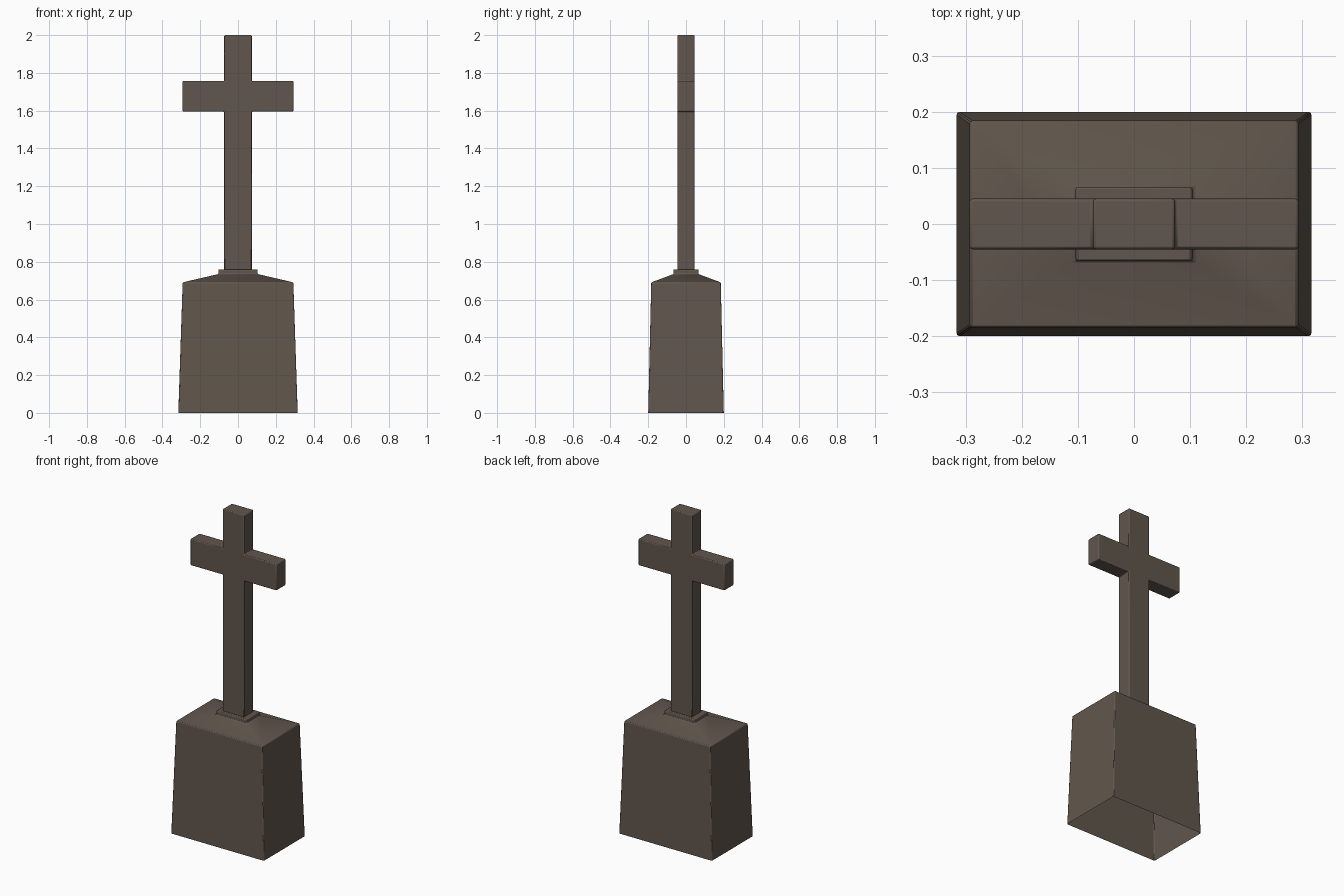
import bpy, bmesh, math

if "Cube" in bpy.data.objects:
    bpy.data.objects.remove(bpy.data.objects["Cube"])

stone = bpy.data.materials.new("weathered_stone")
stone.diffuse_color = (0.120, 0.094, 0.074, 1)
stone.use_nodes = True
stone.node_tree.nodes["Principled BSDF"].inputs["Base Color"].default_value = stone.diffuse_color


def finish(bm, name, bevel):
    bmesh.ops.recalc_face_normals(bm, faces=bm.faces[:])
    me = bpy.data.meshes.new(name)
    bm.to_mesh(me)
    bm.free()
    ob = bpy.data.objects.new(name, me)
    bpy.context.collection.objects.link(ob)
    me.materials.append(stone)
    # softened stone edges
    mod = ob.modifiers.new("soft_edges", 'BEVEL')
    mod.width = bevel
    mod.segments = 2
    mod.limit_method = 'ANGLE'
    mod.angle_limit = math.radians(35)
    bpy.ops.object.select_all(action='DESELECT')
    ob.select_set(True)
    bpy.context.view_layer.objects.active = ob
    bpy.ops.object.shade_smooth_by_angle(angle=math.radians(35))
    return ob


# pedestal: tapered hollow block, sloped cap and small collar (open underneath)
bm = bmesh.new()
levels = [(0.316, 0.200, 0.0), (0.293, 0.184, 0.691), (0.104, 0.066, 0.735),
          (0.104, 0.066, 0.760), (0.066, 0.040, 0.760)]
rings = [[bm.verts.new((sx * x, sy * y, z))
          for sx, sy in ((-1, -1), (1, -1), (1, 1), (-1, 1))] for x, y, z in levels]
for a, b in zip(rings, rings[1:]):
    for i in range(4):
        j = (i + 1) % 4
        bm.faces.new((a[i], a[j], b[j], b[i]))
finish(bm, "pedestal", 0.005)

# cross: one outline given depth, open where it meets the collar
bm = bmesh.new()
w, arm, lo, hi, d = 0.073, 0.293, 1.595, 1.757, 0.045
half = [(w, 0.758), (w, lo), (arm, lo), (arm, hi), (w, hi), (w, 2.0)]
outline = half + [(-x, z) for x, z in reversed(half)]
front = [bm.verts.new((x, -d, z)) for x, z in outline]
back = [bm.verts.new((x, d, z)) for x, z in outline]
for v in (front, back):
    for a, b, c, e in ((0, 1, 10, 11), (1, 4, 7, 10), (4, 5, 6, 7),
                       (1, 2, 3, 4), (7, 8, 9, 10)):
        bm.faces.new((v[a], v[b], v[c], v[e]))
for i in range(len(outline) - 1):
    bm.faces.new((front[i], front[i + 1], back[i + 1], back[i]))
finish(bm, "cross", 0.005)
